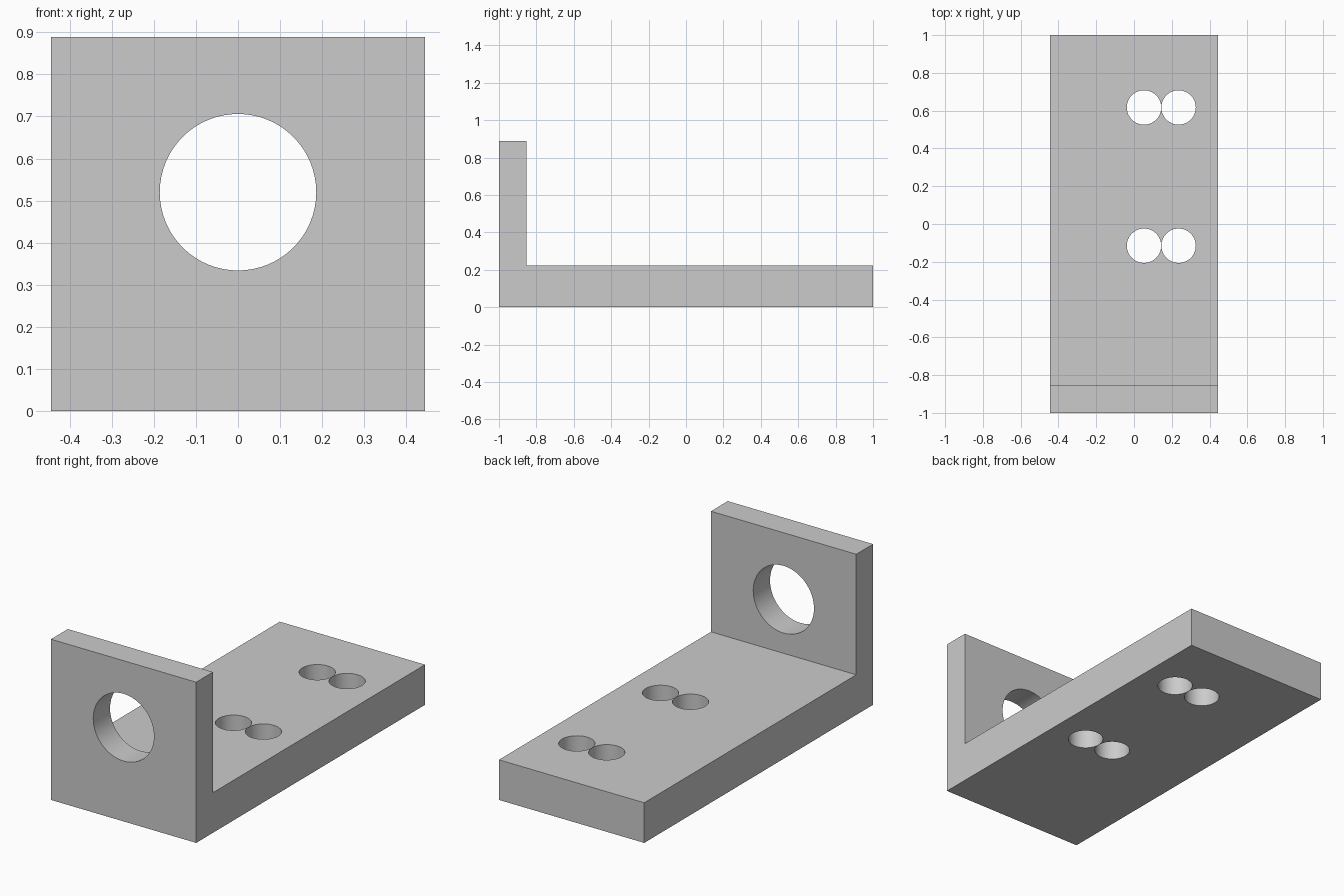
import bpy, bmesh, math
from mathutils import Vector

if "Cube" in bpy.data.objects:
    bpy.data.objects.remove(bpy.data.objects["Cube"], do_unlink=True)

HALF_W, HEIGHT, BASE_TOP, WALL_BACK = 0.4445, 0.889, 0.222, -0.853

# Single plain grey
grey = bpy.data.materials.new("plain grey")
grey.use_nodes = True
colour = (0.6, 0.6, 0.6, 1)
grey.diffuse_color = colour
grey.node_tree.nodes["Principled BSDF"].inputs["Base Color"].default_value = colour


def make_object(name, bm):
    bmesh.ops.recalc_face_normals(bm, faces=bm.faces[:])
    mesh = bpy.data.meshes.new(name)
    bm.to_mesh(mesh)
    bm.free()
    mesh.materials.append(grey)
    obj = bpy.data.objects.new(name, mesh)
    bpy.context.collection.objects.link(obj)
    return obj


# L-shaped bracket: side profile extruded across the width
profile = [(-1, 0), (1, 0), (1, BASE_TOP), (WALL_BACK, BASE_TOP),
           (WALL_BACK, HEIGHT), (-1, HEIGHT)]
bm = bmesh.new()
face = bm.faces.new([bm.verts.new((-HALF_W, y, z)) for y, z in profile])
new = bmesh.ops.extrude_face_region(bm, geom=[face])["geom"]
bmesh.ops.translate(bm, vec=(2 * HALF_W, 0, 0),
                    verts=[v for v in new if isinstance(v, bmesh.types.BMVert)])
bracket = make_object("angle_bracket", bm)


def drill(name, centre, radius, depth, tilt=0):
    """Cut a round hole through the bracket."""
    bm = bmesh.new()
    bmesh.ops.create_cone(bm, cap_ends=True, segments=64, radius1=radius,
                          radius2=radius, depth=depth)
    cutter = make_object(name, bm)
    cutter.location = Vector(centre)
    cutter.rotation_euler.x = tilt
    cutter.hide_render = True
    mod = bracket.modifiers.new(name, 'BOOLEAN')
    mod.operation = 'DIFFERENCE'
    mod.solver = 'EXACT'
    mod.object = cutter
    return cutter


# Large bore in the upright wall, two pairs of bolt holes in the base
cutters = [drill("wall_bore_cutter", (0, -0.93, 0.52), 0.186, 0.4, math.pi / 2)]
for y in (-0.115, 0.617):
    for x in (0.053, 0.236):
        cutters.append(drill("bolt_hole_cutter", (x, y, 0.11), 0.091, 0.5))

# Apply the cuts, then discard the cutters
bpy.ops.object.select_all(action='DESELECT')
bpy.context.view_layer.objects.active = bracket
bracket.select_set(True)
for mod in list(bracket.modifiers):
    bpy.ops.object.modifier_apply(modifier=mod.name)
for cutter in cutters:
    bpy.data.objects.remove(cutter, do_unlink=True)
bpy.ops.object.shade_smooth_by_angle(angle=math.radians(30))
